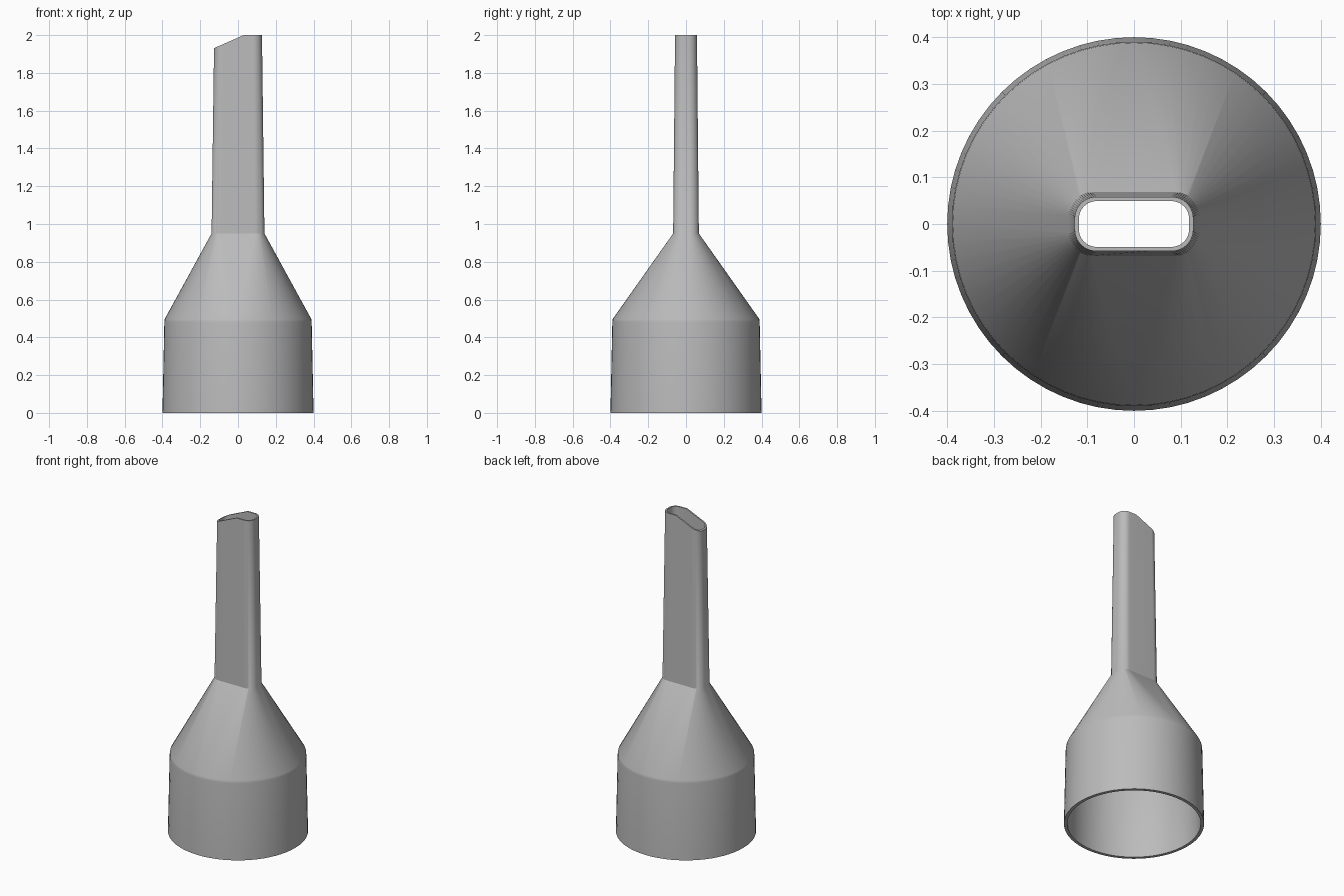
import bpy, bmesh, math

cube = bpy.data.objects.get("Cube")
if cube:
    bpy.data.objects.remove(cube)

ARC = 16          # segments per rounded corner
CUT_X = 0.03      # where the slanted tip begins
CUT_SLOPE = 0.44
HEIGHT = 2.0


def section(hx, hy, r, z, slanted=False):
    """Rounded rectangle; becomes a circle when hx = hy = r."""
    pts = []
    for k, (sx, sy) in enumerate([(1, 1), (-1, 1), (-1, -1), (1, -1)]):
        for i in range(ARC + 1):
            a = math.pi / 2 * (k + i / ARC)
            pts.append((sx * (hx - r) + r * math.cos(a),
                        sy * (hy - r) + r * math.sin(a)))
        # extra point on each long side so the tip has a crisp corner
        if k in (0, 2):
            pts.append((min(CUT_X, hx - r), sy * hy))
    return [(x, y, z + (min(0, (x - CUT_X) * CUT_SLOPE) if slanted else 0))
            for x, y in pts]


def circle(r, z):
    return section(r, r, r, z)


# Outer skin going up, then the inner skin going back down
rings = [
    circle(0.40, 0),
    circle(0.39, 0.48),
    circle(0.388, 0.497),
    section(0.14, 0.068, 0.05, 0.95),
    section(0.127, 0.058, 0.046, HEIGHT, True),
    section(0.118, 0.049, 0.038, HEIGHT, True),
    section(0.128, 0.056, 0.04, 0.945),
    circle(0.372, 0.485),
    circle(0.381, 0),
]

bm = bmesh.new()
loops = [[bm.verts.new(p) for p in ring] for ring in rings]
n = len(loops[0])
for j, low in enumerate(loops):
    high = loops[(j + 1) % len(loops)]
    for i in range(n):
        k = (i + 1) % n
        bm.faces.new((low[i], low[k], high[k], high[i]))
bmesh.ops.remove_doubles(bm, verts=bm.verts, dist=1e-5)
bmesh.ops.recalc_face_normals(bm, faces=bm.faces)

mesh = bpy.data.meshes.new("nozzle")
bm.to_mesh(mesh)
bm.free()
nozzle = bpy.data.objects.new("nozzle", mesh)
bpy.context.collection.objects.link(nozzle)

# Plain grey plastic
grey = bpy.data.materials.new("grey plastic")
grey.use_nodes = True
colour = (0.5, 0.5, 0.5, 1)
grey.diffuse_color = colour
grey.node_tree.nodes["Principled BSDF"].inputs["Base Color"].default_value = colour
mesh.materials.append(grey)

bpy.ops.object.select_all(action='DESELECT')
nozzle.select_set(True)
bpy.context.view_layer.objects.active = nozzle
bpy.ops.object.shade_smooth_by_angle(angle=math.radians(30))
